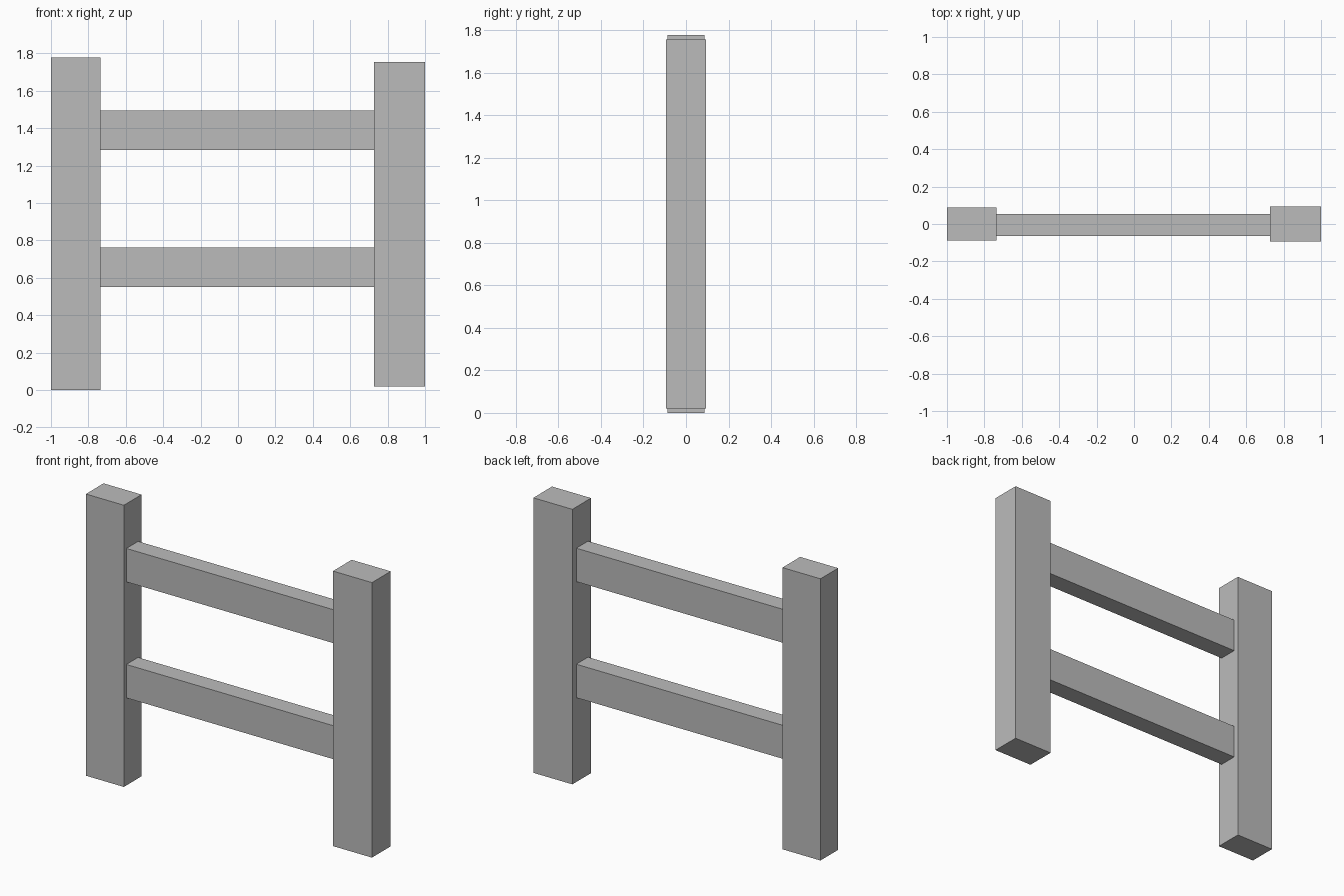
import bpy

# Remove the default cube
cube = bpy.data.objects.get("Cube")
if cube:
    bpy.data.objects.remove(cube, do_unlink=True)

# Single plain grey
grey = bpy.data.materials.new("plain grey")
grey.use_nodes = True
colour = (0.5, 0.5, 0.5, 1)
grey.diffuse_color = colour
grey.node_tree.nodes["Principled BSDF"].inputs["Base Color"].default_value = colour


def box(name, x, y, z):
    """Box spanning the given (low, high) ranges."""
    spans = (x, y, z)
    bpy.ops.mesh.primitive_cube_add(size=1, location=[(a + b) / 2 for a, b in spans])
    obj = bpy.context.object
    obj.name = name
    obj.scale = [b - a for a, b in spans]
    bpy.ops.object.transform_apply(location=False, rotation=False, scale=True)
    obj.data.materials.append(grey)
    return obj


# Upright posts, one slightly taller than the other
box("right_post", (-1, -0.735), (-0.088, 0.088), (0, 1.777))
box("left_post", (0.728, 1), (-0.093, 0.093), (0.02, 1.755))

# Horizontal rails between the posts
for name, bottom in (("lower_rail", 0.552), ("upper_rail", 1.284)):
    box(name, (-0.735, 0.728), (-0.063, 0.054), (bottom, bottom + 0.211))
